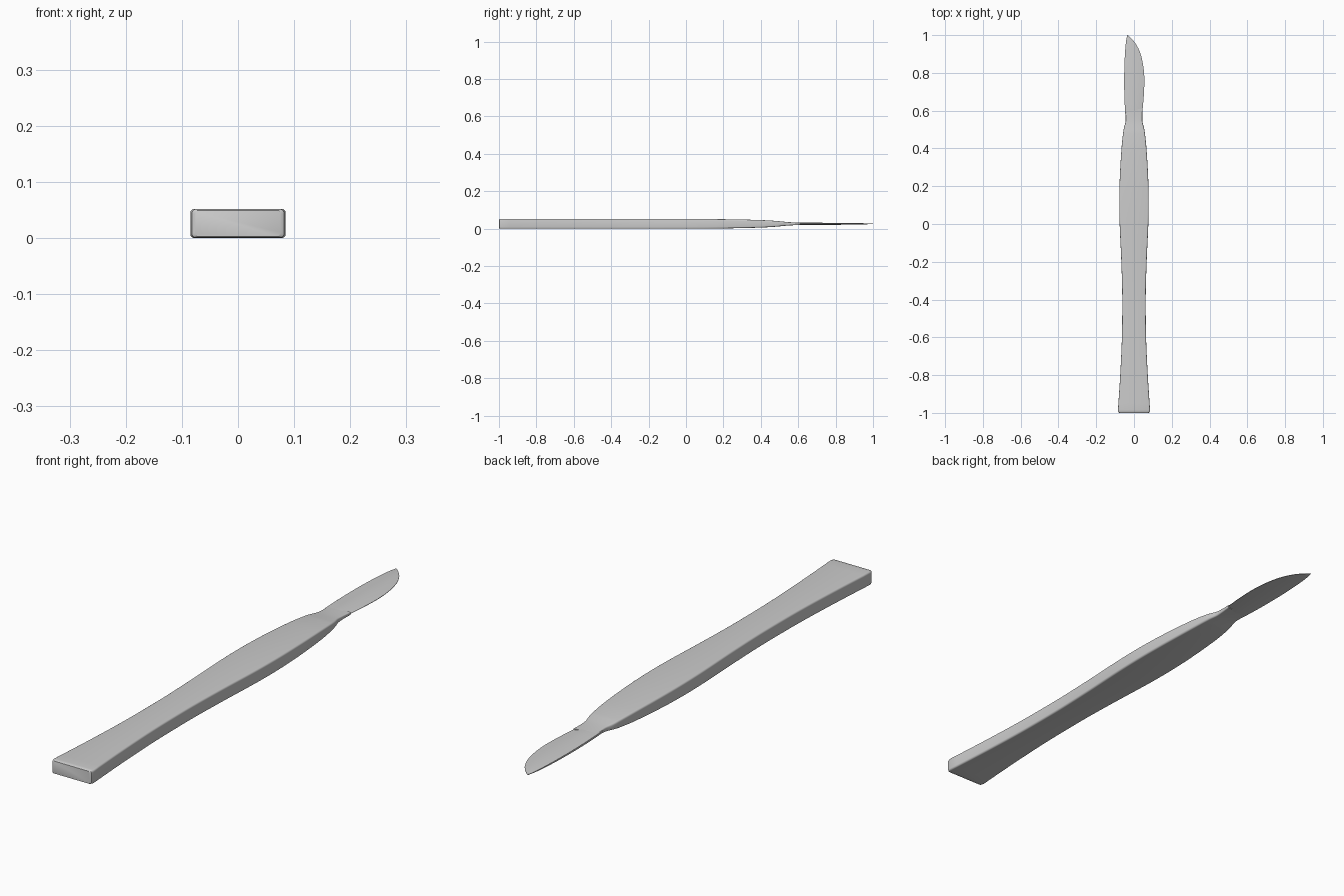
import bpy, bmesh, math

if "Cube" in bpy.data.objects:
    bpy.data.objects.remove(bpy.data.objects["Cube"])

ZC = 0.026


def sample(st, n):
    """Smooth curve through stations (y, left, right, half thickness)."""
    def slope(i, k):
        a, b = st[max(i - 1, 0)], st[min(i + 1, len(st) - 1)]
        # local extremes get a flat tangent so nothing overshoots
        if 0 < i < len(st) - 1 and (st[i][k] - a[k]) * (b[k] - st[i][k]) <= 0:
            return 0.0
        return (b[k] - a[k]) / (b[0] - a[0])
    out = [st[0]]
    for i in range(len(st) - 1):
        h = st[i + 1][0] - st[i][0]
        for j in range(1, n + 1):
            t = j / n
            row = [st[i][0] + h * t]
            for k in (1, 2, 3):
                row.append((2*t**3 - 3*t*t + 1) * st[i][k] + (t**3 - 2*t*t + t) * h * slope(i, k)
                           + (3*t*t - 2*t**3) * st[i + 1][k] + (t**3 - t*t) * h * slope(i + 1, k))
            out.append(tuple(row))
    return out


def loft(name, rows, section):
    bm = bmesh.new()
    rings = []
    for y, l, r, h in rows:
        rings.append([bm.verts.new((x, y, ZC + z)) for x, z in section(l, r, h)])
    for a, b in zip(rings, rings[1:]):
        for i in range(len(a)):
            j = (i + 1) % len(a)
            bm.faces.new((a[i], a[j], b[j], b[i]))
    bm.faces.new(rings[0])
    bm.faces.new(rings[-1])
    bmesh.ops.recalc_face_normals(bm, faces=bm.faces)
    me = bpy.data.meshes.new(name)
    bm.to_mesh(me)
    bm.free()
    ob = bpy.data.objects.new(name, me)
    bpy.context.collection.objects.link(ob)
    bpy.ops.object.select_all(action='DESELECT')
    bpy.context.view_layer.objects.active = ob
    ob.select_set(True)
    bpy.ops.object.shade_smooth_by_angle(angle=math.radians(35))
    return ob


def rounded_bar(l, r, h):
    """Rounded rectangle section."""
    rad = min(0.007, h * 0.6)
    pts = []
    for q, (cx, cz) in enumerate(((r - rad, h - rad), (l + rad, h - rad),
                                  (l + rad, rad - h), (r - rad, rad - h))):
        for s in range(5):
            a = math.radians(90 * q + 22.5 * s)
            pts.append((cx + rad * math.cos(a), cz + rad * math.sin(a)))
    return pts


def blade_section(l, r, h):
    """Flat spine on the left, thin cutting edge on the right."""
    w = r - l
    return [(r, 0.0008), (r - 0.3 * w, h), (l + 0.05 * w, h), (l, h * 0.6),
            (l, -h * 0.6), (l + 0.05 * w, -h), (r - 0.3 * w, -h), (r, -0.0008)]


# Handle: rounded butt, waist, belly, shoulder and neck
butt = [(-1.0, -0.077, 0.077, 0.0235), (-0.997, -0.082, 0.082, 0.0252)]
body = [(y, -w, w, h) for y, w, h in (
    (-0.985, 0.085, 0.026), (-0.8, 0.073, 0.026), (-0.6, 0.064, 0.026),
    (-0.4, 0.062, 0.026), (-0.2, 0.067, 0.026), (0.0, 0.076, 0.0258),
    (0.12, 0.078, 0.0253), (0.25, 0.075, 0.0238), (0.4, 0.066, 0.020),
    (0.48, 0.058, 0.0155), (0.51, 0.053, 0.0125), (0.54, 0.045, 0.0098),
    (0.57, 0.044, 0.0078), (0.61, 0.046, 0.006))]
loft("handle", butt + sample(body, 5), rounded_bar)

# Blade: straight spine, curved belly, swept point
blade = [(0.56, -0.045, 0.043, 0.0055), (0.61, -0.048, 0.046, 0.0065),
         (0.68, -0.051, 0.052, 0.006), (0.76, -0.052, 0.055, 0.0055),
         (0.83, -0.051, 0.050, 0.005), (0.90, -0.048, 0.035, 0.004),
         (0.95, -0.044, 0.012, 0.003), (0.98, -0.040, -0.012, 0.002),
         (1.0, -0.036, -0.034, 0.001)]
loft("blade", sample(blade, 5), blade_section)
